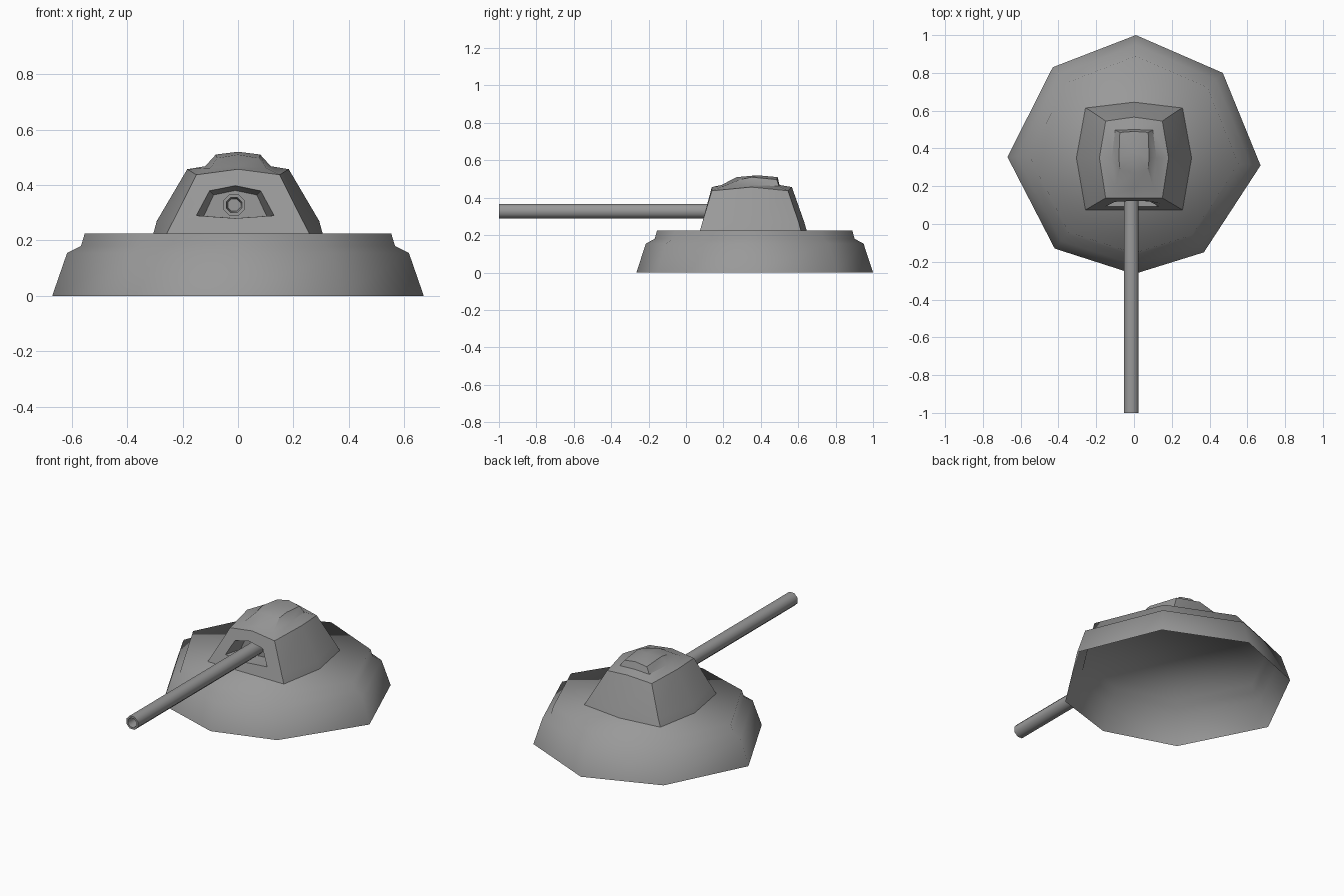
import bpy, bmesh, math
from mathutils import Vector

cube = bpy.data.objects.get("Cube")
if cube:
    bpy.data.objects.remove(cube, do_unlink=True)

GREY = (0.32, 0.32, 0.32, 1)
mat = bpy.data.materials.new("gunmetal_grey")
mat.use_nodes = True
mat.diffuse_color = GREY
bsdf = next(n for n in mat.node_tree.nodes if n.type == 'BSDF_PRINCIPLED')
bsdf.inputs["Base Color"].default_value = GREY
bsdf.inputs["Roughness"].default_value = 0.8


def loft(name, rings, start=False, end=False, apex=None):
    """Skin a stack of equal rings; optionally cap either end or close on an apex."""
    bm = bmesh.new()
    loops = [[bm.verts.new(p) for p in ring] for ring in rings]
    n = len(loops[0])
    for a, b in zip(loops, loops[1:]):
        for i in range(n):
            j = (i + 1) % n
            bm.faces.new((a[i], a[j], b[j], b[i]))
    if start:
        bm.faces.new(loops[0][::-1])
    if end:
        bm.faces.new(loops[-1])
    if apex:
        tip = bm.verts.new(apex)
        for i in range(n):
            bm.faces.new((loops[-1][i], loops[-1][(i + 1) % n], tip))
    bmesh.ops.recalc_face_normals(bm, faces=bm.faces)
    mesh = bpy.data.meshes.new(name)
    bm.to_mesh(mesh)
    bm.free()
    mesh.materials.append(mat)
    obj = bpy.data.objects.new(name, mesh)
    bpy.context.collection.objects.link(obj)
    return obj


def select(obj):
    bpy.ops.object.select_all(action='DESELECT')
    obj.select_set(True)
    bpy.context.view_layer.objects.active = obj


def smooth(obj, degrees):
    select(obj)
    bpy.ops.object.shade_smooth_by_angle(angle=math.radians(degrees))


# Base: hollow uneven octagonal mound, open underneath
outline = [(0.01, 1.0), (-0.43, 0.83), (-0.67, 0.355), (-0.42, -0.13),
           (0, -0.265), (0.37, -0.15), (0.67, 0.31), (0.47, 0.80)]
centre = Vector((0, 0.365))


def base_ring(scale, z):
    return [(*(centre + (Vector(p) - centre) * scale), z) for p in outline]


base = loft("base_mound", [base_ring(*s) for s in
            ((1, 0), (0.92, 0.155), (0.845, 0.18), (0.825, 0.225))], end=True)
smooth(base, 180)


# Turret: eight-point rings, four corners and four bowed mid points
def turret_ring(corner_x, mid_x, front, front_mid, back, back_mid, z, z_mid):
    return [(-corner_x, front, z), (0, front_mid, z_mid), (corner_x, front, z),
            (mid_x, 0.35, z_mid), (corner_x, back, z), (0, back_mid, z_mid),
            (-corner_x, back, z), (-mid_x, 0.35, z_mid)]


turret = loft("turret", [turret_ring(*r) for r in (
    (0.257, 0.305, 0.075, 0.075, 0.614, 0.645, 0.226, 0.226),
    (0.234, 0.293, 0.088, 0.088, 0.602, 0.632, 0.27, 0.27),
    (0.15, 0.183, 0.138, 0.138, 0.545, 0.566, 0.437, 0.457),
    (0.10, 0.118, 0.20, 0.19, 0.497, 0.50, 0.462, 0.468),
    (0.075, 0.08, 0.29, 0.27, 0.485, 0.49, 0.497, 0.51))],
    start=True, apex=(0, 0.38, 0.52))


# Gun port: tapered recess cut into the turret front
def port_ring(y, scale):
    profile = [(-0.145, 0.29), (-0.1, 0.387), (0, 0.408),
               (0.1, 0.387), (0.145, 0.29), (0, 0.28)]
    return [(-0.01 + x * scale, y, 0.283 + (z - 0.283) * scale) for x, z in profile]


cutter = loft("port_cutter", [port_ring(0.03, 1.08), port_ring(0.2, 0.78)],
              start=True, end=True)
cutter.hide_render = True
select(turret)
cut = turret.modifiers.new("gun_port", 'BOOLEAN')
cut.operation = 'DIFFERENCE'
cut.solver = 'EXACT'
cut.object = cutter
bpy.ops.object.modifier_apply(modifier=cut.name)
bpy.data.objects.remove(cutter, do_unlink=True)
smooth(turret, 32)


# Barrel: eight-sided tube with a hollow bore
def barrel_ring(y, radius):
    return [(-0.014 + radius * math.cos(a), y, 0.328 + radius * math.sin(a))
            for a in (math.tau * i / 8 + math.pi / 8 for i in range(8))]


barrel = loft("barrel", [barrel_ring(*s) for s in
              ((0.22, 0.042), (-1, 0.042), (-1, 0.03), (-0.9, 0.024))],
              start=True, end=True)
smooth(barrel, 50)
